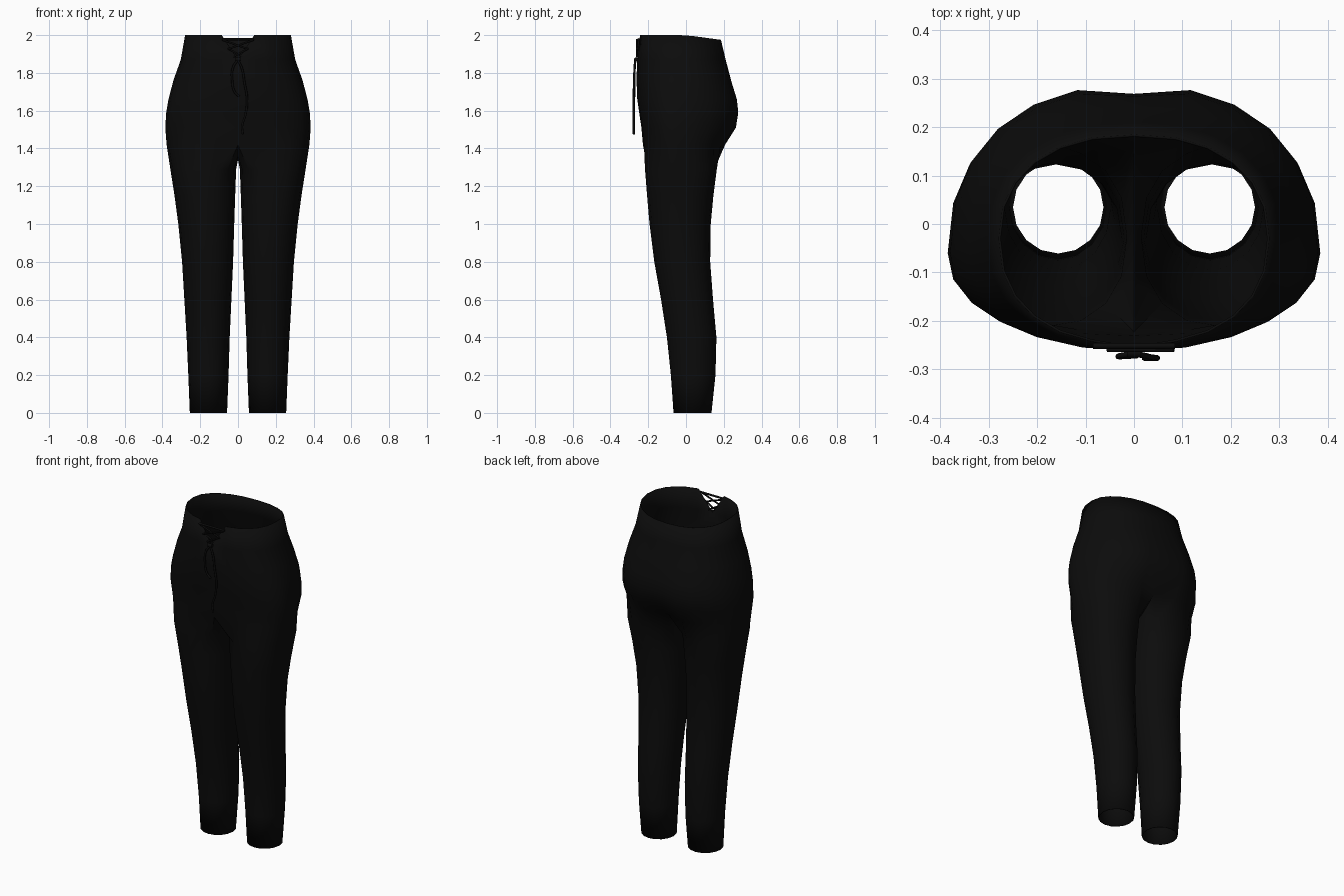
import bpy, bmesh, math

if "Cube" in bpy.data.objects:
    bpy.data.objects.remove(bpy.data.objects["Cube"])

HALF = 12    # steps round half of the hips
LEG = 16     # sides of each leg


def material(name, rgb):
    m = bpy.data.materials.new(name)
    m.use_nodes = True
    m.diffuse_color = (*rgb, 1)
    bsdf = next(n for n in m.node_tree.nodes if n.type == 'BSDF_PRINCIPLED')
    bsdf.inputs["Base Color"].default_value = (*rgb, 1)
    return m


black = material("black cloth", (0.0035, 0.0035, 0.0035))


def rounded(angle, n):
    """Point on a unit superellipse."""
    c, s = math.cos(angle), math.sin(angle)
    return math.copysign(abs(c) ** (2 / n), c), math.copysign(abs(s) ** (2 / n), s)


# Hip rings: height, half width, front y, back y, y of widest point, seam dip
hips = [
    (2.00, .280, -.250, .185, -.03, .00),
    (1.87, .303, -.259, .210, -.03, .00),
    (1.76, .342, -.262, .247, -.04, .008),
    (1.66, .368, -.258, .279, -.05, .015),
    (1.59, .380, -.248, .287, -.06, .018),
    (1.51, .385, -.236, .274, -.06, .025),
    (1.42, .378, -.228, .215, -.05, .040),
]
# Leg rings: height, inner x, outer x, front y, back y, roundness
legs = [
    (1.29, .010, .358, -.217, .163, 2.3),
    (1.15, .015, .336, -.206, .145, 2.2),
    (1.00, .020, .316, -.193, .131, 2.1),
    (0.80, .026, .296, -.168, .128, 2.1),
    (0.60, .035, .284, -.132, .143, 2.0),
    (0.40, .044, .272, -.101, .161, 2.0),
    (0.20, .050, .263, -.080, .156, 2.0),
    (0.00, .058, .255, -.066, .135, 2.0),
]

# Trousers: each half is laid out from front seam to back seam, then down the leg
bm = bmesh.new()
for side in (1, -1):
    rings = []
    for z, rx, front, back, cy, dip in hips:
        ring = []
        for i in range(HALF + 1):
            c, s = rounded(math.radians(-90 + 180 * i / HALF), 2.3)
            x = 0 if i in (0, HALF) else rx * c
            y = cy + s * ((back - cy) if s > 0 else (cy - front))
            if i == HALF:
                y -= dip
            # the waistband slopes down toward the back
            drop = .025 * max(0, y / .185) if z == 2 else 0
            ring.append(bm.verts.new((side * x, y, z - drop)))
        rings.append(ring)

    for a, b in zip(rings, rings[1:]):
        for i in range(HALF):
            if a is rings[0] and i == 0:      # open notch at the front
                bm.faces.new((a[1], b[1], b[0]))
            else:
                bm.faces.new((a[i], b[i], b[i + 1], a[i + 1]))

    # crotch seam closes the last hip ring into a leg loop
    crotch = [bm.verts.new((0, y, z)) for y, z in ((.10, 1.36), (-.01, 1.34), (-.12, 1.36))]
    loop = rings[-1] + crotch
    for z, inner, outer, front, back, n in legs:
        ring = []
        for i in range(LEG):
            c, s = rounded(math.radians(-135 + 360 * i / LEG), n)
            ring.append(bm.verts.new((
                side * ((inner + outer) / 2 + c * (outer - inner) / 2),
                (front + back) / 2 + s * (back - front) / 2, z)))
        for i in range(LEG):
            j = (i + 1) % LEG
            bm.faces.new((loop[i], ring[i], ring[j], loop[j]))
        loop = ring

bmesh.ops.delete(bm, geom=[v for v in bm.verts if not v.link_faces], context='VERTS')
bmesh.ops.remove_doubles(bm, verts=bm.verts, dist=.0005)
bmesh.ops.recalc_face_normals(bm, faces=bm.faces)
mesh = bpy.data.meshes.new("trousers")
bm.to_mesh(mesh)
bm.free()
trousers = bpy.data.objects.new("trousers", mesh)
bpy.context.collection.objects.link(trousers)
mesh.materials.append(black)
cloth = trousers.modifiers.new("cloth thickness", 'SOLIDIFY')
cloth.thickness = .005
cloth.offset = -1
bpy.context.view_layer.objects.active = trousers
trousers.select_set(True)
bpy.ops.object.shade_smooth_by_angle(angle=math.radians(50))


def lace(name, points, radius=.006, smooth=True):
    """Round cord through the given points."""
    cu = bpy.data.curves.new(name, 'CURVE')
    cu.dimensions = '3D'
    cu.bevel_depth = radius
    cu.bevel_resolution = 2
    cu.resolution_u = 6
    cu.use_fill_caps = True
    sp = cu.splines.new('BEZIER')
    sp.bezier_points.add(len(points) - 1)
    for bp, p in zip(sp.bezier_points, points):
        bp.co = p
        bp.handle_left_type = bp.handle_right_type = 'AUTO' if smooth else 'VECTOR'
    cu.materials.append(black)
    ob = bpy.data.objects.new(name, cu)
    bpy.context.collection.objects.link(ob)


# Lacing across the notch
lace("top_lace", [(-.085, -.252, 1.978), (.085, -.252, 1.978)], smooth=False)
for label, s in (("left", 1), ("right", -1)):
    y = -.256 - .004 * s
    lace(label + "_upper_cross_lace", [(s * .082, y, 1.975), (-s * .055, y, 1.925)], .005, False)
    lace(label + "_lower_cross_lace", [(s * .055, y, 1.930), (-s * .025, y, 1.885)], .005, False)

# Knot and hanging ends
lace("knot", [(-.014, -.266, 1.872), (.014, -.266, 1.872)], .010, False)
lace("right_hanging_lace", [(0, -.268, 1.87), (-.026, -.272, 1.83), (-.031, -.274, 1.76),
                            (-.018, -.273, 1.70), (.006, -.272, 1.675)])
lace("left_hanging_lace", [(0, -.268, 1.87), (.022, -.272, 1.82), (.034, -.275, 1.75),
                           (.048, -.277, 1.66), (.040, -.277, 1.58), (.022, -.277, 1.52),
                           (.026, -.276, 1.475)])
